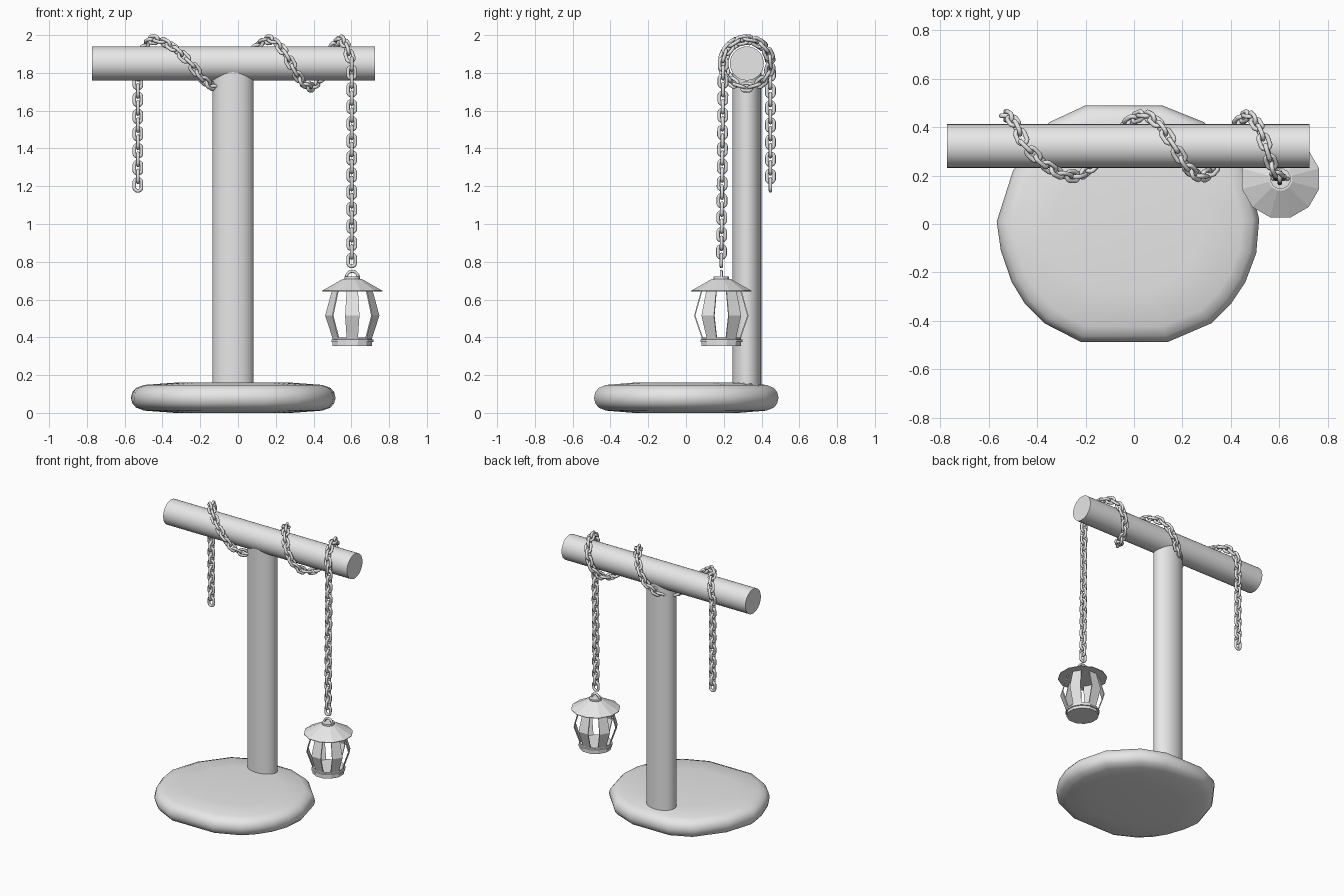
import bpy, bmesh, math
from mathutils import Vector, Matrix

cube = bpy.data.objects.get("Cube")
if cube:
    bpy.data.objects.remove(cube)

grey = bpy.data.materials.new("plain_grey")
grey.use_nodes = True
grey.diffuse_color = (0.8, 0.8, 0.8, 1)
grey.node_tree.nodes["Principled BSDF"].inputs["Base Color"].default_value = (0.8, 0.8, 0.8, 1)


def finish(name, bm, smooth=None):
    """Turn a bmesh into an object, smooth below the given angle."""
    bmesh.ops.recalc_face_normals(bm, faces=bm.faces)
    mesh = bpy.data.meshes.new(name)
    bm.to_mesh(mesh)
    bm.free()
    mesh.materials.append(grey)
    obj = bpy.data.objects.new(name, mesh)
    bpy.context.collection.objects.link(obj)
    if smooth:
        bpy.ops.object.select_all(action='DESELECT')
        obj.select_set(True)
        bpy.context.view_layer.objects.active = obj
        bpy.ops.object.shade_smooth_by_angle(angle=math.radians(smooth))
    return obj


def loft(bm, rings, closed=False):
    """Skin rings of points; cap the ends, or join last to first."""
    loops = [[bm.verts.new(p) for p in ring] for ring in rings]
    n = len(loops[0])
    pairs = list(zip(loops, loops[1:]))
    if closed:
        pairs.append((loops[-1], loops[0]))
    else:
        bm.faces.new(loops[0])
        bm.faces.new(loops[-1])
    for a, b in pairs:
        for i in range(n):
            j = (i + 1) % n
            bm.faces.new((a[i], a[j], b[j], b[i]))


def circle(center, u, v, n, turn=0.0):
    """Points of an ellipse spanned by the half axes u and v."""
    c, u, v = Vector(center), Vector(u), Vector(v)
    angles = [2 * math.pi * (i + turn) / n for i in range(n)]
    return [c + u * math.cos(a) + v * math.sin(a) for a in angles]


# Pebble-like base
outline = [(-.22, -.487), (.14, -.487), (.32, -.41), (.40, -.33), (.46, -.24), (.505, -.12),
           (.517, .02), (.46, .24), (.29, .42), (.115, .49), (-.20, .49), (-.35, .42),
           (-.50, .22), (-.567, .01), (-.55, -.11), (-.505, -.24), (-.45, -.33), (-.37, -.41)]
half = [(.57, .08), (.87, .068), (.95, .052), (.985, .03)]
levels = [(s, -h) for s, h in half] + [(1, 0)] + [(s, h) for s, h in reversed(half)]
bm = bmesh.new()
loft(bm, [[(-.025 + (x + .025) * s, y * s, .08 + h) for x, y in outline] for s, h in levels])
finish("base", bm, 60)

# Oval post and round beam
BEAM_Y, BEAM_Z = .322, 1.85
bm = bmesh.new()
loft(bm, [circle((-.026, BEAM_Y, z), (.109, 0, 0), (0, .077, 0), 32) for z in (.1, BEAM_Z)])
finish("post", bm, 40)
bm = bmesh.new()
loft(bm, [circle((x, BEAM_Y, BEAM_Z), (0, .09, 0), (0, 0, .09), 32) for x in (-.772, .725)])
finish("beam", bm, 40)

# Chain path: up the back, coiled along the beam, down the front
COIL = .125
quarter_x = [-.53, -.45, -.25, -.11, .04, .165, .28, .385, .47, .545, .602]
path = []   # (point, outward direction)
back, front = Vector((0, 1, 0)), Vector((0, -1, 0))
for k in range(60):
    path.append((Vector((quarter_x[0], BEAM_Y + COIL, 1.207 + (BEAM_Z - 1.207) * k / 60)), back))
STEPS = 24
for q in range(len(quarter_x) - 1):
    for k in range(STEPS):
        f = k / STEPS
        a = math.pi / 2 * (q + f)
        out = Vector((0, math.cos(a), math.sin(a)))
        x = quarter_x[q] * (1 - f) + quarter_x[q + 1] * f
        path.append((Vector((x, BEAM_Y, BEAM_Z)) + out * COIL, out))
lantern = Vector((.605, .187, 0))
for k in range(101):
    f = k / 100
    y = (BEAM_Y - COIL) * (1 - f) + lantern.y * f
    path.append((Vector((quarter_x[-1], y, BEAM_Z * (1 - f) + .765 * f)), front))


def add_link(bm, matrix):
    """One oval link: long along local x, wide along local y."""
    rings = []
    for i in range(14):
        a = 2 * math.pi * i / 14
        d = Vector((math.cos(a), math.sin(a), 0))
        c = d * .0195 + Vector((math.copysign(.0125, d.x), 0, 0))
        rings.append([matrix @ p for p in circle(c, d * .0095, (0, 0, .0095), 8)])
    loft(bm, rings, closed=True)


# Links placed at even spacing, every other one turned a quarter
bm = bmesh.new()
PITCH = .0452
travel, target, count = 0.0, 0.0, 0
for (p, n), (p2, n2) in zip(path, path[1:]):
    step = (p2 - p).length
    while target <= travel + step:
        f = (target - travel) / step
        t = (p2 - p).normalized()
        side = t.cross(n).normalized()
        wide = side if count % 2 == 0 else side.cross(t)
        m = Matrix((t, wide, t.cross(wide))).transposed().to_4x4()
        add_link(bm, Matrix.Translation(p.lerp(p2, f)) @ m)
        target += PITCH
        count += 1
    travel += step
finish("chain", bm, 60)


def lantern_part(name, profile):
    """Twelve-sided turned part from (radius, height) pairs."""
    bm = bmesh.new()
    loft(bm, [circle(lantern + Vector((0, 0, z)), (r, 0, 0), (0, r, 0), 12, .5)
              for r, z in profile])
    return finish(name, bm)


# Lantern roof, cap and foot
lantern_part("lantern_roof", [(.165, .643), (.165, .647), (.05, .71)])
lantern_part("lantern_cap", [(.043, .705), (.043, .722)])
lantern_part("lantern_foot", [(.108, .355), (.108, .374), (.115, .376), (.115, .388),
                              (.108, .39), (.108, .4)])

# Hanger loop on the cap
bm = bmesh.new()
arch = []
for i in range(11):
    a = math.pi * i / 10
    d = Vector((math.cos(a), 0, math.sin(a)))
    arch.append(circle(lantern + Vector((0, 0, .719)) + d * .031, d * .008, (0, .008, 0), 8))
loft(bm, arch)
finish("lantern_hanger", bm, 60)

# Six bent slats around the lantern
bm = bmesh.new()
for i in range(6):
    turn = Matrix.Translation(lantern) @ Matrix.Rotation(math.radians(60 * i + 30), 4, 'Z')
    rings = []
    for r, w, z in [(.104, .03, .397), (.144, .038, .515), (.107, .03, .648)]:
        corners = [(r - .007, -w), (r, -w), (r, w), (r - .007, w)]
        rings.append([turn @ Vector((x, y, z)) for x, y in corners])
    loft(bm, rings)
finish("lantern_slats", bm)
